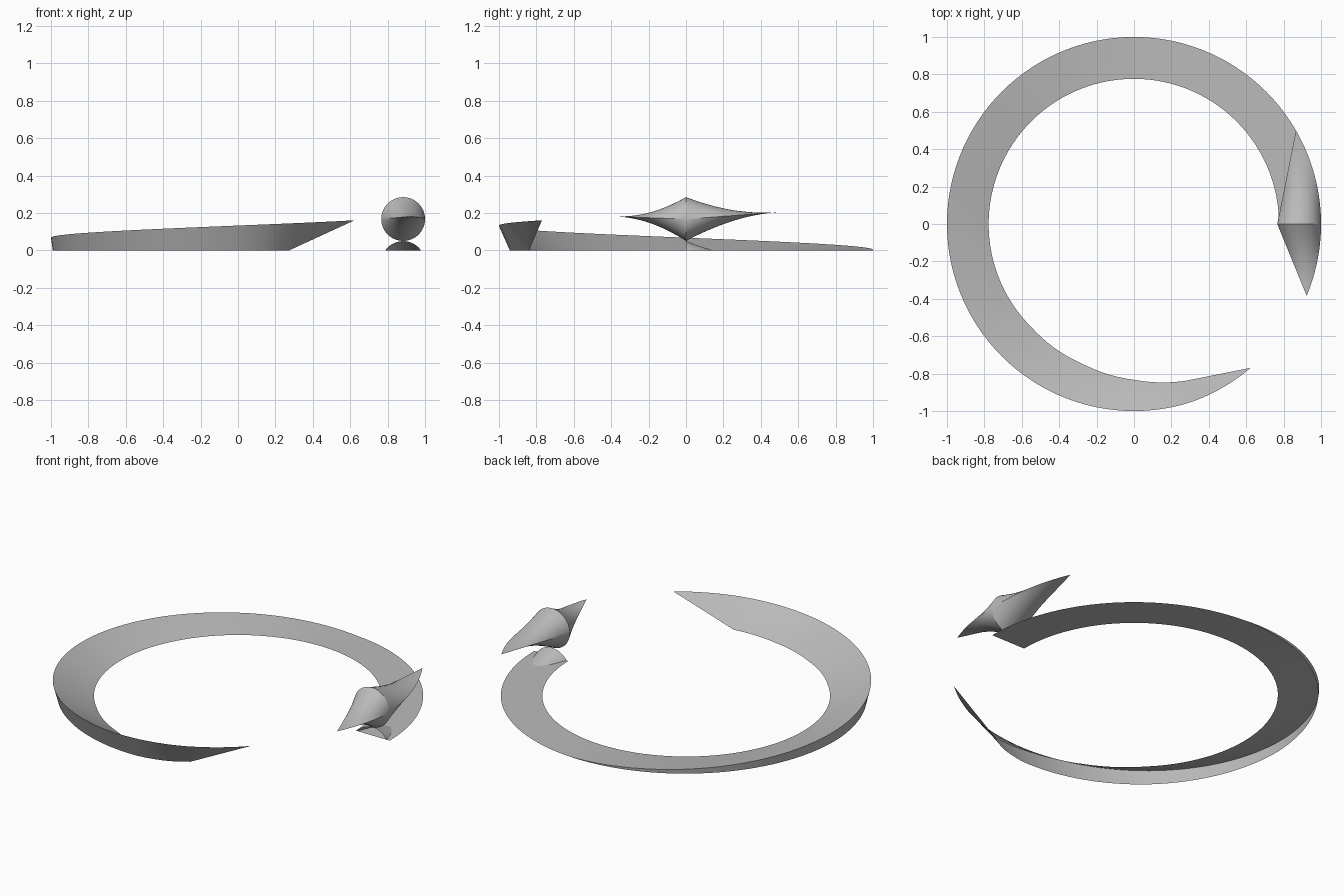
import bpy, bmesh
from math import sin, cos, pi, radians, sqrt
from mathutils import Vector

cube = bpy.data.objects.get("Cube")
if cube:
    bpy.data.objects.remove(cube)

grey = bpy.data.materials.new("plain_grey")
grey.use_nodes = True
tone = (0.5, 0.5, 0.5, 1)
grey.diffuse_color = tone
grey.node_tree.nodes["Principled BSDF"].inputs["Base Color"].default_value = tone


def polar(r, deg, z=0.0):
    return Vector((r * cos(radians(deg)), r * sin(radians(deg)), z))


def lerp_table(table, t):
    for (a, va), (b, vb) in zip(table, table[1:]):
        if t <= b:
            return va + (vb - va) * max(0, t - a) / (b - a)
    return table[-1][1]


def strip(name, rails, clip=False):
    """Skin faces between neighbouring point rows."""
    bm = bmesh.new()
    rows = [[bm.verts.new(p) for p in rail] for rail in rails]
    for a, b in zip(rows, rows[1:]):
        for i in range(len(a) - 1):
            bm.faces.new((a[i], a[i + 1], b[i + 1], b[i]))
    bmesh.ops.remove_doubles(bm, verts=bm.verts, dist=1e-5)
    if clip:
        geom = bm.verts[:] + bm.edges[:] + bm.faces[:]
        bmesh.ops.bisect_plane(bm, geom=geom, plane_co=(0, 0, 0),
                               plane_no=(0, 0, 1), clear_inner=True)
    bmesh.ops.recalc_face_normals(bm, faces=bm.faces)
    mesh = bpy.data.meshes.new(name)
    bm.to_mesh(mesh)
    bm.free()
    obj = bpy.data.objects.new(name, mesh)
    bpy.context.collection.objects.link(obj)
    mesh.materials.append(grey)
    bpy.ops.object.select_all(action="DESELECT")
    obj.select_set(True)
    bpy.context.view_layer.objects.active = obj
    bpy.ops.object.shade_smooth_by_angle(angle=radians(30))
    return obj


def horn(name, z, tip_deg, tip_rise, clip=False):
    """Straight rulings run from a ring section to an arc on the outer rim."""
    start, end = [], []
    n = 64
    for i in range(n + 1):
        a = 2 * pi * i / n
        t = 1 - abs(1 - 2 * i / n)
        start.append(Vector((0.883 + 0.117 * cos(a), 0, z + 0.117 * sin(a))))
        end.append(polar(1, tip_deg * t, z + tip_rise * t))
    steps = 6
    rails = [[p.lerp(q, k / steps) for p, q in zip(start, end)]
             for k in range(steps + 1)]
    return strip(name, rails, clip)


# Twin-horned piece and the clipped stub below it
horn("horn_back", 0.168, 30, 0.038)
horn("horn_front", 0.168, -22.6, 0.014)
horn("ring_start_mound", -0.067, 30, 0.03, clip=True)

# Open ring: rim climbs steadily once it leaves the ground
inner = [(0, 0.775), (225, 0.778), (250, 0.797), (270, 0.833), (288, 0.882)]
outer = [(0, 1), (85, 1), (180, 0.99), (225, 0.972), (270, 0.94),
         (280, 0.918), (288, 0.882)]


def rim(deg):
    return polar(1 - 0.01 * max(0, deg - 288) / 21, deg,
                 max(0, deg - 85) * 0.00072)


angles = range(0, 289, 3)
strip("ring_top", [[polar(lerp_table(inner, d), d).lerp(rim(d), k / 4)
                    for k in range(5)] for d in angles])
strip("ring_outer_wall", [[polar(lerp_table(outer, d), d), rim(d)]
                          for d in angles if d > 85])

# Pointed end: a fan from the last ground point to the rim
foot = polar(0.882, 288)
strip("ring_tip", [[foot.lerp(rim(d), k / 4) for k in range(5)]
                   for d in range(288, 310, 3)])
